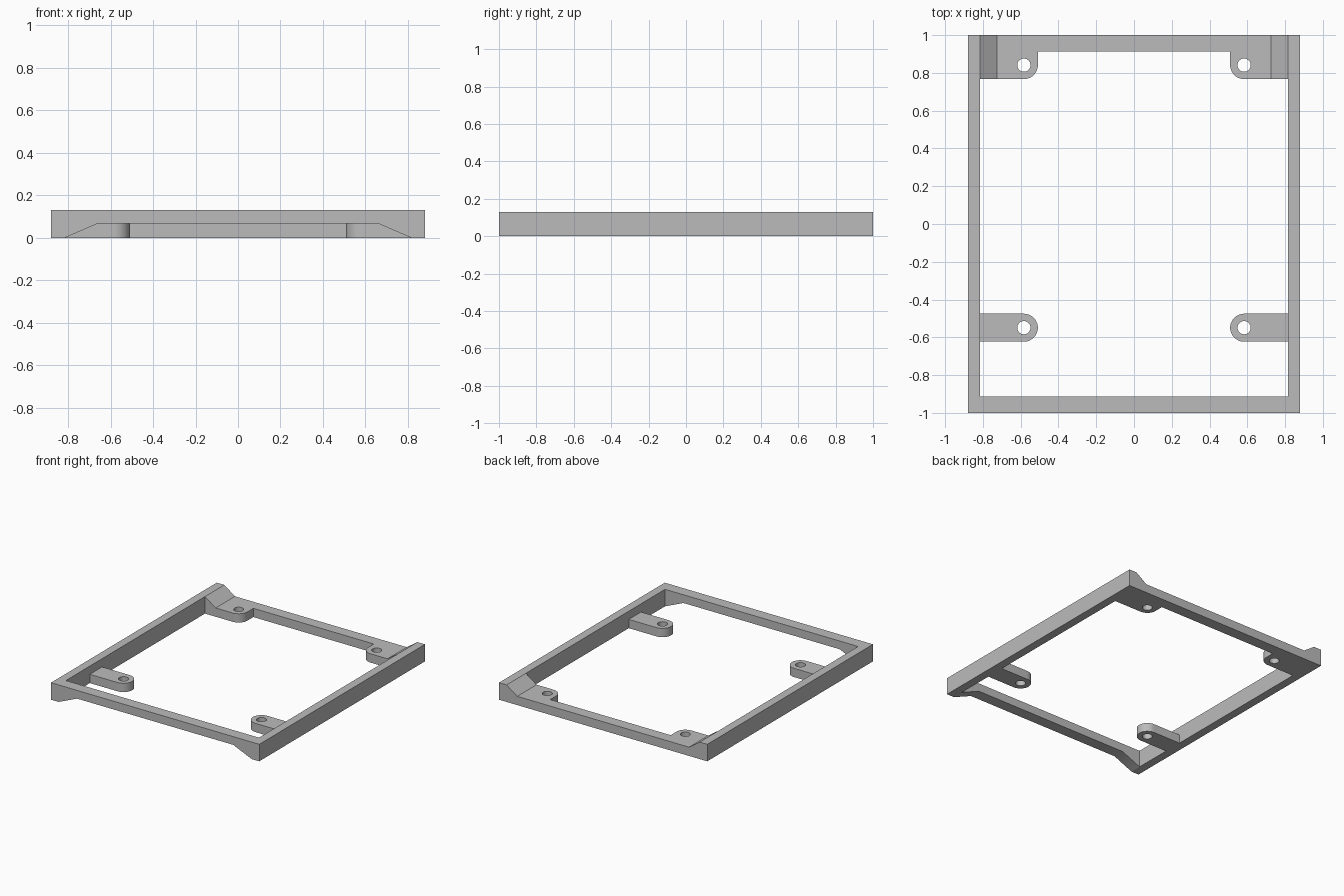
import bpy
import bmesh
from math import radians, sin, cos, pi
from mathutils import Vector

cube = bpy.data.objects.get("Cube")
if cube:
    bpy.data.objects.remove(cube, do_unlink=True)

# Main dimensions
OUT_X, IN_X = 0.88, 0.816      # side rails
OUT_Y, IN_Y = 1.0, 0.912       # front and back bars
TOP, SHELF = 0.13, 0.067       # full height and lug height
HOLE_X, HOLE_R, LUG_R = 0.583, 0.035, 0.074
BACK_HOLE_Y, FRONT_HOLE_Y = 0.841, -0.549

grey = bpy.data.materials.new("plain grey")
grey.use_nodes = True
GREY = (0.5, 0.5, 0.5, 1)
grey.diffuse_color = GREY
grey.node_tree.nodes["Principled BSDF"].inputs["Base Color"].default_value = GREY


def arc(cx, cy, r, start, end, steps):
    angles = [radians(start + (end - start) * i / steps) for i in range(steps + 1)]
    return [(cx + r * cos(a), cy + r * sin(a)) for a in angles]


def circle(cx, cy, r):
    return arc(cx, cy, r, 0, 360, 32)[:-1]


def mirror(points):
    return [(-x, y) for x, y in reversed(points)]


def extrude_shape(name, loops, place, push):
    """Fill an outline with optional holes, then extrude it by push."""
    bm = bmesh.new()
    edges = []
    for loop in loops:
        verts = [bm.verts.new(place(*p)) for p in loop]
        edges += [bm.edges.new((v, verts[i - 1])) for i, v in enumerate(verts)]
    if len(loops) == 1:
        bm.faces.new(bm.verts[:])
    else:
        bmesh.ops.triangle_fill(bm, edges=edges, use_beauty=True)
    solid = bmesh.ops.extrude_face_region(bm, geom=bm.faces[:])
    moved = [g for g in solid["geom"] if isinstance(g, bmesh.types.BMVert)]
    bmesh.ops.translate(bm, verts=moved, vec=Vector(push))
    bmesh.ops.recalc_face_normals(bm, faces=bm.faces[:])
    mesh = bpy.data.meshes.new(name)
    bm.to_mesh(mesh)
    bm.free()
    mesh.materials.append(grey)
    obj = bpy.data.objects.new(name, mesh)
    bpy.context.collection.objects.link(obj)
    bpy.ops.object.select_all(action="DESELECT")
    obj.select_set(True)
    bpy.context.view_layer.objects.active = obj
    bpy.ops.object.shade_smooth_by_angle(angle=radians(30))
    return obj


def flat_plate(name, loops, height):
    return extrude_shape(name, loops, lambda x, y: (x, y, 0), (0, 0, height))


def front_profile(name, points, y0, y1):
    return extrude_shape(name, [points], lambda x, z: (x, y0, z), (0, y1 - y0, 0))


# Front bar, raised in the middle with sloped ends underneath
half = [(0.66, SHELF), (IN_X, 0), (IN_X, TOP)]
front_profile("front_bar", half + mirror(half), -OUT_Y, -IN_Y)

# Low back bar with a rounded mounting tab at each end
tab = [(IN_X, OUT_Y), (IN_X, BACK_HOLE_Y - LUG_R)]
tab += arc(HOLE_X, BACK_HOLE_Y, LUG_R, 270, 180, 12)
tab += [(HOLE_X - LUG_R, IN_Y)]
flat_plate("back_bar", [tab + mirror(tab)]
           + [circle(s * HOLE_X, BACK_HOLE_Y, HOLE_R) for s in (1, -1)], SHELF)

for side, s in (("left", 1), ("right", -1)):
    # Side rail
    flat_plate(side + "_rail", [[(s * IN_X, -OUT_Y), (s * OUT_X, -OUT_Y),
                                 (s * OUT_X, OUT_Y), (s * IN_X, OUT_Y)]], TOP)
    # Sloped corner above the back tab
    front_profile(side + "_back_ramp",
                  [(s * 0.726, SHELF), (s * IN_X, SHELF), (s * IN_X, TOP)],
                  BACK_HOLE_Y - LUG_R, OUT_Y)
    # Round-ended lug with a screw hole
    lug = [(IN_X, FRONT_HOLE_Y + LUG_R)]
    lug += arc(HOLE_X, FRONT_HOLE_Y, LUG_R, 90, 270, 24)
    lug += [(IN_X, FRONT_HOLE_Y - LUG_R)]
    flat_plate(side + "_front_lug", [lug if s > 0 else mirror(lug),
                                     circle(s * HOLE_X, FRONT_HOLE_Y, HOLE_R)], SHELF)
